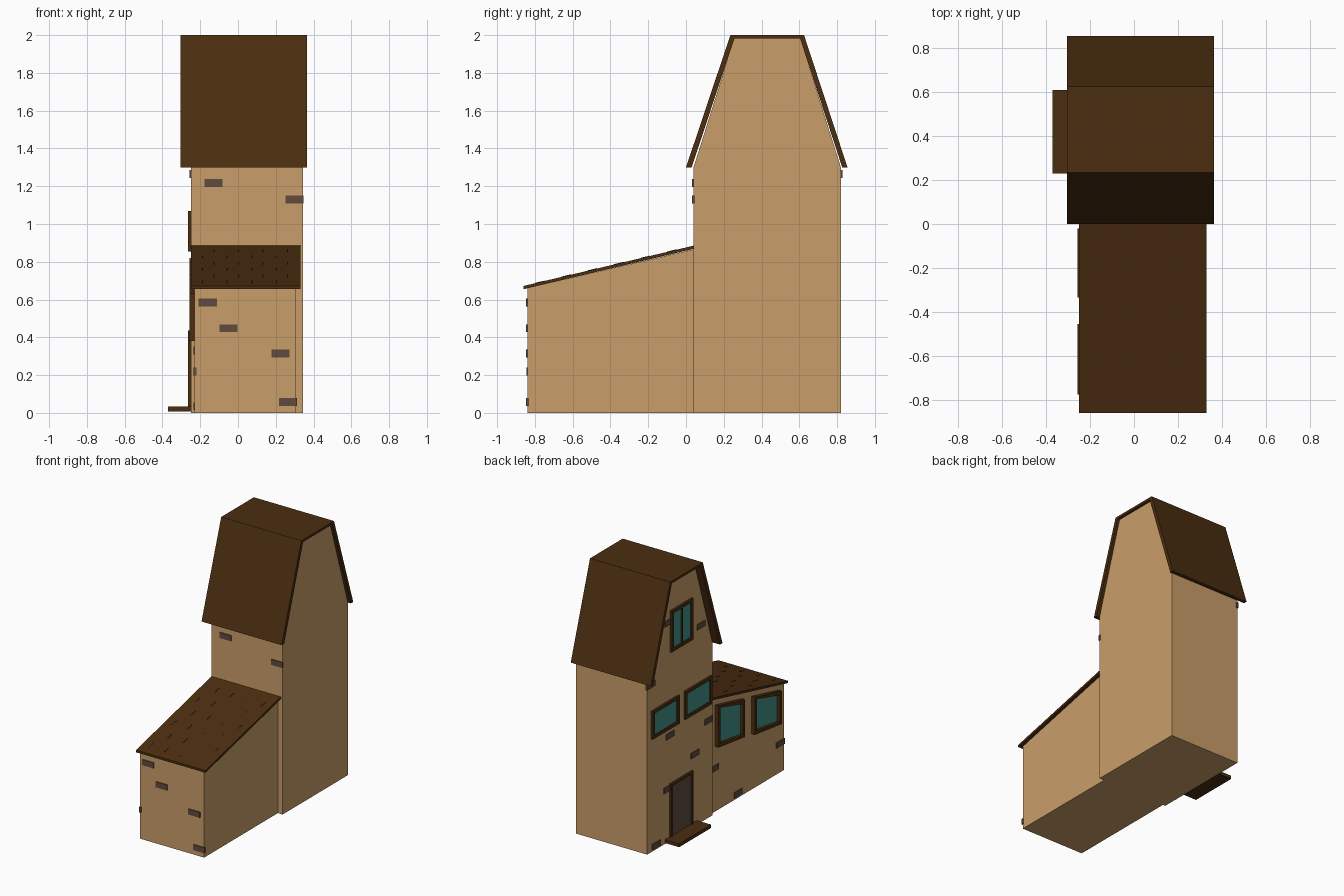
import bpy, bmesh

if "Cube" in bpy.data.objects:
    bpy.data.objects.remove(bpy.data.objects["Cube"])


def material(name, rgb):
    m = bpy.data.materials.new(name)
    lin = [((c / 255 + 0.055) / 1.055) ** 2.4 for c in rgb]
    m.diffuse_color = (*lin, 1)
    m.use_nodes = True
    m.node_tree.nodes["Principled BSDF"].inputs["Base Color"].default_value = m.diffuse_color
    return m


PLASTER = material("tan plaster", (201, 158, 105))
WOOD = material("dark brown wood", (75, 46, 16))
STONE = material("grey brown stone", (97, 75, 62))
GLASS = material("teal glass", (66, 145, 138))


def finish(bm, name, mat):
    bmesh.ops.recalc_face_normals(bm, faces=bm.faces)
    me = bpy.data.meshes.new(name)
    bm.to_mesh(me)
    bm.free()
    me.materials.append(mat)
    ob = bpy.data.objects.new(name, me)
    bpy.context.collection.objects.link(ob)
    return ob


def prism(name, pts, x0, x1, mat):
    """Extrude a (y, z) outline along x."""
    bm = bmesh.new()
    a = [bm.verts.new((x0, y, z)) for y, z in pts]
    b = [bm.verts.new((x1, y, z)) for y, z in pts]
    bm.faces.new(a)
    bm.faces.new(b)
    for i in range(len(pts)):
        j = (i + 1) % len(pts)
        bm.faces.new((a[i], a[j], b[j], b[i]))
    return finish(bm, name, mat)


def box(name, x0, x1, y0, y1, z0, z1, mat):
    return prism(name, [(y0, z0), (y1, z0), (y1, z1), (y0, z1)], x0, x1, mat)


def ring(name, outer, inner, x0, x1, mat):
    """Frame between two (y, z) outlines."""
    bm = bmesh.new()
    loops = [[bm.verts.new((x, y, z)) for y, z in pts]
             for pts, x in ((outer, x0), (outer, x1), (inner, x1), (inner, x0))]
    n = len(outer)
    for k in range(4):
        p, q = loops[k], loops[(k + 1) % 4]
        for i in range(n):
            j = (i + 1) % n
            bm.faces.new((p[i], p[j], q[j], q[i]))
    return finish(bm, name, mat)


def window(name, y0, y1, low, high, wall, front, mat=GLASS, t=0.024, foot=None):
    """low and high are the sill and head heights at y0 and y1."""
    f = t if foot is None else foot
    outer = [(y0, low[0]), (y1, low[1]), (y1, high[1]), (y0, high[0])]
    inner = [(y0 + t, low[0] + f), (y1 - t, low[1] + f),
             (y1 - t, high[1] - t), (y0 + t, high[0] - t)]
    ring(name + "_frame", outer, inner, wall, front, WOOD)
    prism(name + "_pane", inner, wall - 0.001, wall - 0.006, mat)


# Tower with tapered gable
prism("tower_walls", [(.04, 0), (.82, 0), (.82, 1.3), (.605, 1.983), (.255, 1.983), (.04, 1.3)],
      -.25, .345, PLASTER)
prism("tower_roof", [(.0, 1.3), (.235, 2), (.625, 2), (.855, 1.3),
                     (.827, 1.3), (.604, 1.982), (.256, 1.982), (.03, 1.3)], -.305, .365, WOOD)

# Lean-to annex
prism("annex_walls", [(-.84, 0), (.045, 0), (.045, .867), (-.84, .66)], -.23, .305, PLASTER)


def roof_z(y):
    return .672 + (y + .86) * .237


prism("annex_roof", [(-.86, roof_z(-.86) - .017), (.04, roof_z(.04) - .017),
                     (.04, roof_z(.04)), (-.86, roof_z(-.86))], -.25, .33, WOOD)

# Short staggered shingle seams on the annex roof
for row in range(6):
    ya = -.80 + row * .14
    for col in range(4):
        x = -.19 + col * .13 + (row % 2) * .06
        yb = ya + .05
        prism("shingle_seam", [(ya, roof_z(ya) - .001), (yb, roof_z(yb) - .001),
                               (yb, roof_z(yb) + .002), (ya, roof_z(ya) + .002)],
              x, x + .006, WOOD)

# Tower windows on the left wall
window("attic_window", .288, .548, (1.427, 1.427), (1.74, 1.74), -.25, -.265)
box("attic_window_mullion", -.264, -.25, .411, .425, 1.44, 1.73, WOOD)
for y in (.063, .453):
    window("tower_window", y, y + .32, (.855, .855), (1.068, 1.068), -.25, -.265)

# Annex windows following the roof slope
window("annex_window", -.335, -.02, (.45, .49), (.733, .806), -.23, -.258)
window("annex_window", -.775, -.455, (.38, .42), (.63, .705), -.23, -.258)

# Door and step
window("door", .288, .555, (.01, .01), (.435, .435), -.25, -.264, STONE, .02, 0.0)
box("door_step", -.37, -.245, .23, .61, .008, .034, WOOD)

# Exposed stones on the left walls: (y, z) centres
for y, z in [(.548, .80), (.253, .545), (.09, .737), (.575, .405), (.715, .035),
             (.78, 1.265), (.18, 1.49), (.57, 1.66)]:
    box("wall_stone", -.256, -.24, y - .048, y + .048, z - .021, z + .021, STONE)
for y, z in [(-.01, .33), (-.29, .035), (-.797, .22)]:
    box("wall_stone", -.236, -.22, y - .048, y + .048, z - .021, z + .021, STONE)

# Exposed stones on the front walls: (x, z, wall y)
for x, z, y in [(-.16, .585, -.84), (-.05, .448, -.84), (.225, .315, -.84), (.264, .057, -.84),
                (-.13, 1.218, .04), (.3, 1.13, .04)]:
    box("front_stone", x - .048, x + .048, y - .007, y + .008, z - .021, z + .021, STONE)
